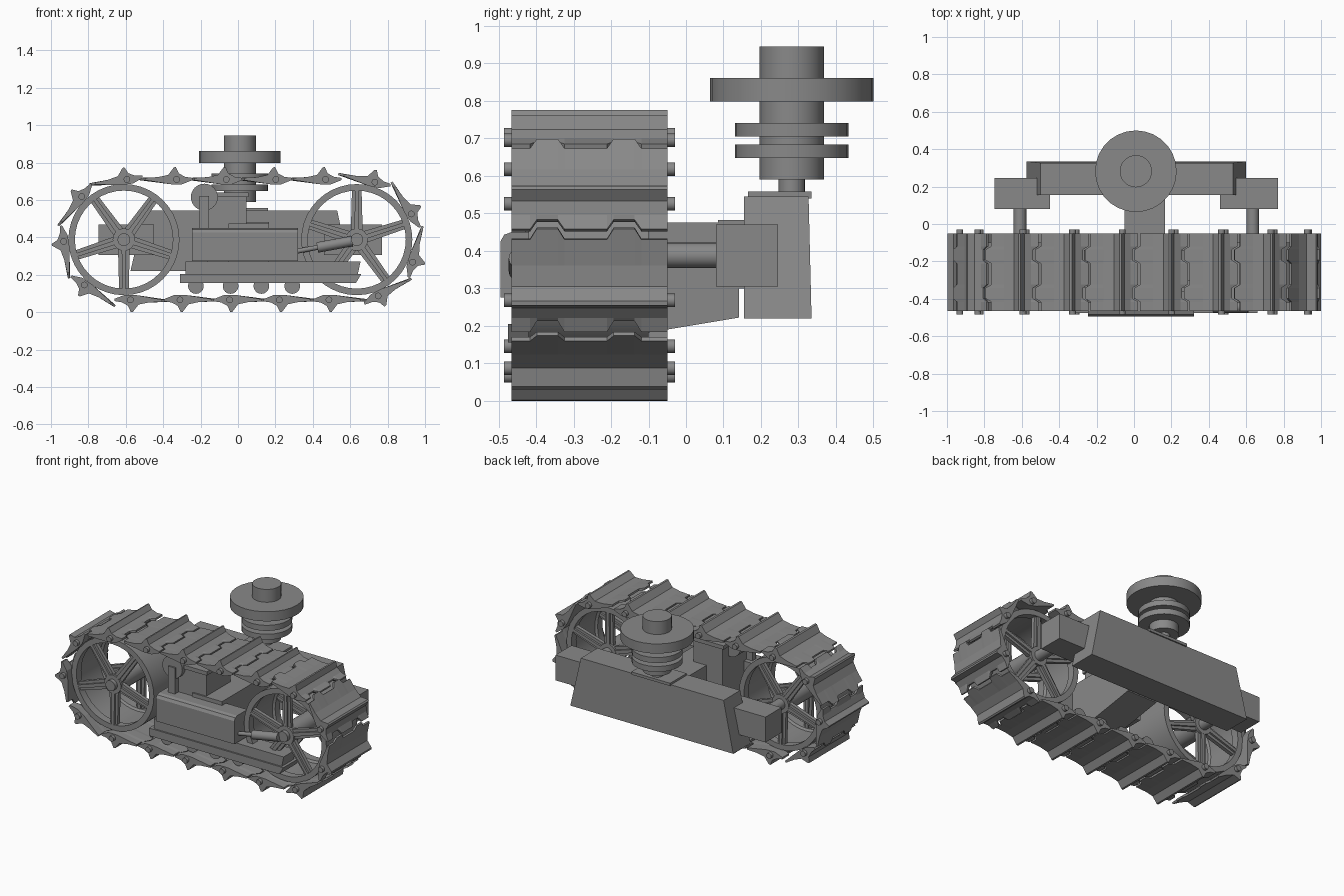
import bpy, bmesh, math
from mathutils import Vector, Matrix

old = bpy.data.objects.get("Cube")
if old:
    bpy.data.objects.remove(old, do_unlink=True)

grey = bpy.data.materials.new("plain grey")
grey.use_nodes = True
grey.diffuse_color = (0.25, 0.25, 0.25, 1)
grey.node_tree.nodes["Principled BSDF"].inputs["Base Color"].default_value = (0.25, 0.25, 0.25, 1)


def finish(name, bm, smooth=False):
    """Turn a bmesh into a named grey object."""
    bmesh.ops.recalc_face_normals(bm, faces=bm.faces)
    mesh = bpy.data.meshes.new(name)
    bm.to_mesh(mesh)
    bm.free()
    mesh.materials.append(grey)
    if smooth:
        mesh.shade_smooth()
        mesh.set_sharp_from_angle(angle=math.radians(35))
    obj = bpy.data.objects.new(name, mesh)
    bpy.context.collection.objects.link(obj)
    return obj


def loft(bm, rings):
    """Skin closed rings of points and cap both ends."""
    rows = [[bm.verts.new(p) for p in ring] for ring in rings]
    for a, b in zip(rows, rows[1:]):
        for i in range(len(a)):
            j = (i + 1) % len(a)
            bm.faces.new((a[i], a[j], b[j], b[i]))
    bm.faces.new(rows[0])
    bm.faces.new(rows[-1])


def box(name, x, y, z):
    return prism_y(name, [(x[0], z[0]), (x[1], z[0]), (x[1], z[1]), (x[0], z[1])], *y)


def prism_y(name, profile, y0, y1):
    bm = bmesh.new()
    loft(bm, [[(x, y, z) for x, z in profile] for y in (y0, y1)])
    return finish(name, bm)


def prism_x(name, profile, x0, x1):
    bm = bmesh.new()
    loft(bm, [[(x, y, z) for y, z in profile] for x in (x0, x1)])
    return finish(name, bm)


def rod(bm, a, b, r, sides=20):
    """Add a cylinder between two points."""
    a, b = Vector(a), Vector(b)
    turn = (b - a).to_track_quat('Z', 'Y').to_matrix().to_4x4()
    bmesh.ops.create_cone(bm, cap_ends=True, segments=sides, radius1=r, radius2=r,
                          depth=(b - a).length,
                          matrix=Matrix.Translation((a + b) / 2) @ turn)


def cylinder(name, a, b, r, sides=20):
    bm = bmesh.new()
    rod(bm, a, b, r, sides)
    return finish(name, bm, True)


# Track path: clockwise loop around the two wheels
XL, XR, ZC, R = -0.61, 0.635, 0.388, 0.322
FLAT, ARC = XR - XL, math.pi * R
LOOP = 2 * (FLAT + ARC)
LINKS = 17
Y0, Y1 = -0.465, -0.05


def path(s):
    s %= LOOP
    if s < FLAT:
        return Vector((XL + s, 0, ZC + R))
    s -= FLAT
    if s < ARC:
        return Vector((XR + R * math.sin(s / R), 0, ZC + R * math.cos(s / R)))
    s -= ARC
    if s < FLAT:
        return Vector((XR - s, 0, ZC - R))
    s -= FLAT
    return Vector((XL - R * math.sin(s / R), 0, ZC - R * math.cos(s / R)))


# Track shoe: ribbed plate with interlocking tabs on its two long edges
SHOE = [(-0.17, -0.004), (-0.17, 0.008), (-0.1, 0.012), (-0.045, 0.024), (-0.015, 0.064),
        (-0.004, 0.066), (0.012, 0.032), (0.045, 0.014), (0.085, 0.008), (0.085, -0.004),
        (0.03, -0.026), (-0.03, -0.026)]
stations = [(Y0, 0)]
for c in (-0.37, -0.165):
    stations += [(c - 0.046, 0), (c - 0.028, 0.03), (c + 0.028, 0.03), (c + 0.046, 0)]
stations.append((Y1, 0))

for i in range(LINKS):
    s = 0.016 + i * LOOP / LINKS
    pin = path(s)
    along = (path(s + 0.09) - path(s - 0.17)).normalized()
    out = Vector((-along.z, 0, along.x))
    rings = []
    for y, tab in stations:
        ring = []
        for t, n in SHOE:
            shift = tab if t in (-0.17, 0.085) else 0
            ring.append(pin + along * (t - shift) + out * n + Vector((0, y, 0)))
        rings.append(ring)
    bm = bmesh.new()
    loft(bm, rings)
    finish("track_shoe", bm)
    cylinder("track_pin", pin + Vector((0, Y0 - 0.02, 0)), pin + Vector((0, Y1 + 0.02, 0)), 0.018, 12)

# Spoked wheels with wide rims, hubs and axles
for side, cx, first in (("left", XR, 90), ("right", XL, 54)):
    bm = bmesh.new()
    n = 40
    section = [(0.297, -0.42), (0.297, -0.1), (0.262, -0.1), (0.262, -0.15),
               (0.275, -0.16), (0.275, -0.36), (0.262, -0.37), (0.262, -0.42)]
    loops = []
    for k in range(n):
        a = 2 * math.pi * k / n
        loops.append([bm.verts.new((cx + r * math.cos(a), y, ZC + r * math.sin(a))) for r, y in section])
    for k in range(n):
        p, q = loops[k], loops[(k + 1) % n]
        for j in range(len(section)):
            m = (j + 1) % len(section)
            bm.faces.new((p[j], p[m], q[m], q[j]))
    finish(side + "_wheel_rim", bm, True)

    bm = bmesh.new()
    for k in range(5):
        a = math.radians(first + 72 * k)
        u, v = Vector((math.cos(a), 0, math.sin(a))), Vector((-math.sin(a), 0, math.cos(a)))
        centre = Vector((cx, 0, ZC))
        for y in (-0.395, -0.125):
            for w, d in ((0.032, 0.012), (0.012, 0.024)):
                loft(bm, [[centre + u * r + v * e * w * f + Vector((0, y + g * d, 0))
                           for e, g in ((-1, -1), (1, -1), (1, 1), (-1, 1))]
                          for r, f in ((0.03, 1), (0.27, 0.8))])
    finish(side + "_wheel_spokes", bm)
    cylinder(side + "_wheel_hub", (cx, -0.42, ZC), (cx, -0.1, ZC), 0.06)
    cylinder(side + "_axle", (cx, -0.445, ZC), (cx, 0.1, ZC), 0.034)

# Rear cross beam and its end housings
bm = bmesh.new()
loft(bm, [[(-0.575, y0, z), (0.6, y0, z), (0.6, y1, z), (-0.575, y1, z)] if z < 0.5 else
          [(-0.5, y0, z), (0.53, y0, z), (0.53, y1, z), (-0.5, y1, z)]
          for z, y0, y1 in ((0.22, 0.155, 0.335), (0.545, 0.155, 0.327))])
finish("rear_beam", bm)
box("right_axle_housing", (-0.745, -0.45), (0.08, 0.245), (0.305, 0.47))
box("left_axle_housing", (0.46, 0.77), (0.08, 0.245), (0.305, 0.47))
box("beam_top_plate", (-0.12, 0.16), (0.165, 0.335), (0.54, 0.558))

# Stacked pulley column on the beam
PX, PY = 0.01, 0.282
for part, z0, z1, r in (("column_neck", 0.55, 0.6, 0.035), ("column_core", 0.59, 0.945, 0.086),
                        ("lower_disc", 0.647, 0.683, 0.151), ("middle_disc", 0.705, 0.741, 0.151),
                        ("large_disc", 0.798, 0.861, 0.218)):
    cylinder(part, (PX, PY, z0), (PX, PY, z1), r, 28)

# Central body joining the beam, with the engine parts between the wheels
prism_x("central_body", [(-0.4, 0.155), (-0.24, 0.16), (-0.05, 0.19), (0.142, 0.222),
                         (0.142, 0.475), (-0.4, 0.475)], -0.05, 0.165)
box("beam_bracket", (-0.05, 0.165), (0.085, 0.16), (0.3, 0.482))
box("engine_block", (-0.165, 0.045), (-0.39, -0.14), (0.27, 0.635))
box("engine_cap", (-0.18, 0.055), (-0.4, -0.13), (0.615, 0.64))
cylinder("engine_drum", (-0.18, -0.42, 0.615), (-0.18, -0.2, 0.615), 0.072, 24)
box("drum_bracket", (-0.205, -0.155), (-0.43, -0.39), (0.43, 0.62))

# Rounded side casing and stepped roller rail
prism_x("side_casing", [(-0.495, 0.275), (-0.36, 0.275), (-0.36, 0.45), (-0.465, 0.45),
                        (-0.485, 0.443), (-0.495, 0.425)], -0.245, 0.32)
prism_y("upper_rail", [(-0.28, 0.2), (0.64, 0.2), (0.655, 0.27), (-0.28, 0.27)], -0.465, -0.34)
prism_y("lower_rail", [(-0.31, 0.155), (0.63, 0.155), (0.66, 0.205), (-0.31, 0.205)], -0.475, -0.3)
for x in (-0.225, -0.04, 0.125, 0.29):
    cylinder("track_roller", (x, -0.42, 0.14), (x, -0.14, 0.14), 0.042, 18)

# Tensioner rod reaching the left hub
bm = bmesh.new()
start, end = Vector((0.31, -0.445, 0.325)), Vector((0.61, -0.445, 0.38))
rod(bm, start, end, 0.013, 12)
rod(bm, start.lerp(end, 0.38), end, 0.028, 16)
finish("tensioner_rod", bm, True)
